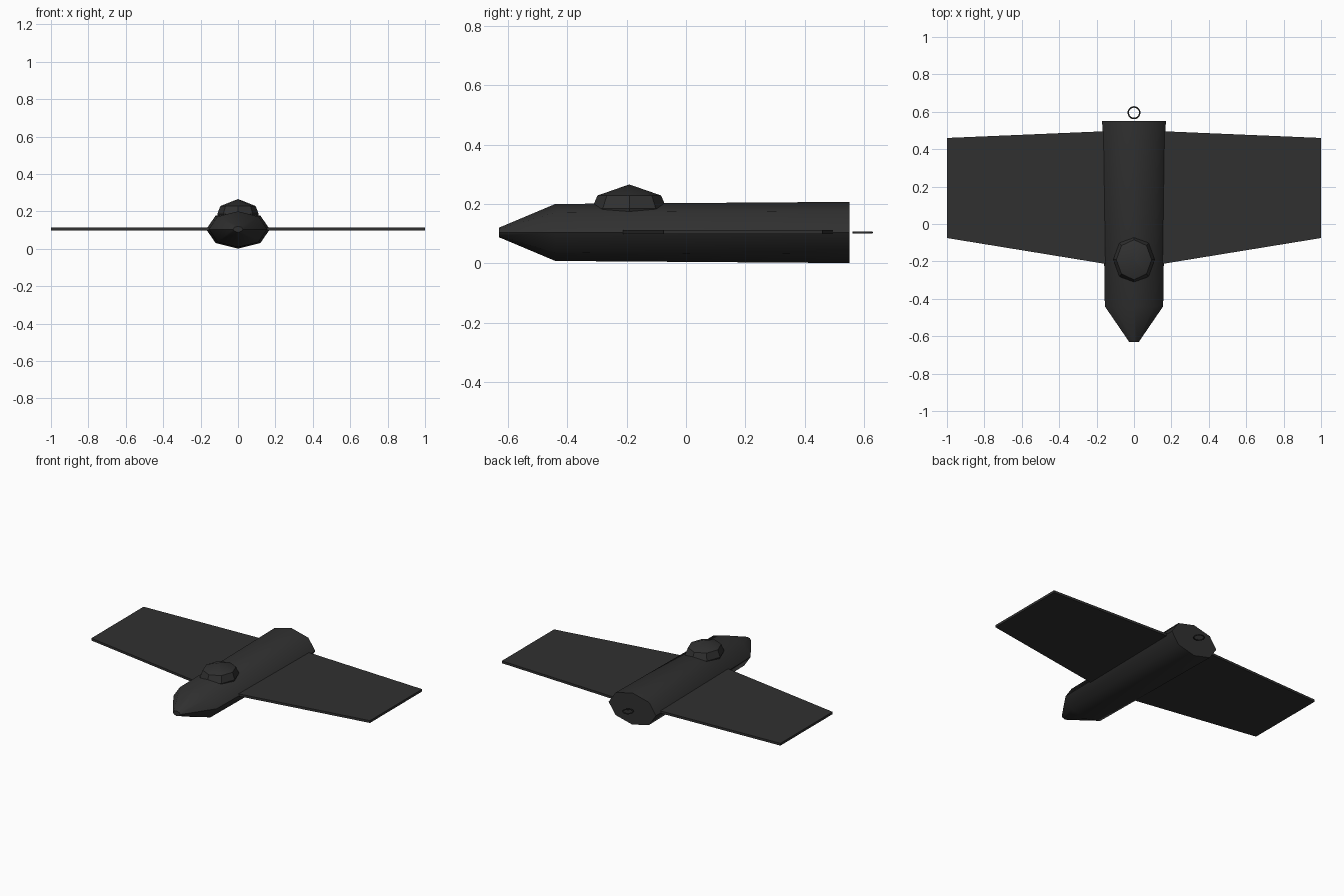
import bpy, bmesh, math

if "Cube" in bpy.data.objects:
    bpy.data.objects.remove(bpy.data.objects["Cube"])

dark = bpy.data.materials.new("dark_grey")
dark.diffuse_color = (0.03, 0.03, 0.03, 1)
dark.use_nodes = True
dark.node_tree.nodes["Principled BSDF"].inputs["Base Color"].default_value = dark.diffuse_color


def finish(name, bm, smooth=None):
    bmesh.ops.recalc_face_normals(bm, faces=bm.faces)
    mesh = bpy.data.meshes.new(name)
    bm.to_mesh(mesh)
    bm.free()
    obj = bpy.data.objects.new(name, mesh)
    bpy.context.collection.objects.link(obj)
    mesh.materials.append(dark)
    if smooth:
        bpy.ops.object.select_all(action='DESELECT')
        bpy.context.view_layer.objects.active = obj
        obj.select_set(True)
        bpy.ops.object.shade_smooth_by_angle(angle=math.radians(smooth))
    return obj


def loft(name, rings, smooth):
    """Join rings of points; first and last ring are capped."""
    bm = bmesh.new()
    loops = [[bm.verts.new(p) for p in ring] for ring in rings]
    for a, b in zip(loops, loops[1:]):
        for i in range(len(a)):
            j = (i + 1) % len(a)
            bm.faces.new((a[i], a[j], b[j], b[i]))
    bm.faces.new(loops[0])
    bm.faces.new(loops[-1])
    bmesh.ops.remove_doubles(bm, verts=bm.verts, dist=0.002)
    return finish(name, bm, smooth)


ANGLES = [math.tau * i / 8 for i in range(8)]
MID_Z = 0.104

# Eight-sided fuselage: y, half width, half height
sections = [(-0.63, 0.026, 0.016), (-0.44, 0.156, 0.096), (0.55, 0.17, 0.103)]
loft("fuselage", [[(rx * math.cos(a), y, MID_Z + rz * math.sin(a)) for a in ANGLES]
                  for y, rx, rz in sections], 45)

# Faceted canopy: z, size factor
canopy = [(0.14, 0.86), (0.185, 1.0), (0.2285, 0.85), (0.2655, 0.01)]
loft("canopy", [[(0.111 * s * math.cos(a), -0.191 + 0.126 * s * math.sin(a), z)
                 for a in ANGLES] for z, s in canopy], 30)

# Tapered flat wings
for side, name in ((1, "right_wing"), (-1, "left_wing")):
    plan = [(0.08, -0.225), (1.0, -0.075), (1.0, 0.46), (0.08, 0.499)]
    loft(name, [[(side * x, y, z) for x, y in plan] for z in (0.098, 0.113)], None)

# Thin tail ring lying flat behind the fuselage
bpy.ops.mesh.primitive_torus_add(major_segments=16, minor_segments=6, major_radius=0.031,
                                 minor_radius=0.004, location=(0, 0.595, MID_Z))
ring = bpy.context.object
ring.name = "tail_ring"
ring.data.materials.append(dark)
bpy.ops.object.shade_smooth_by_angle(angle=math.radians(65))
